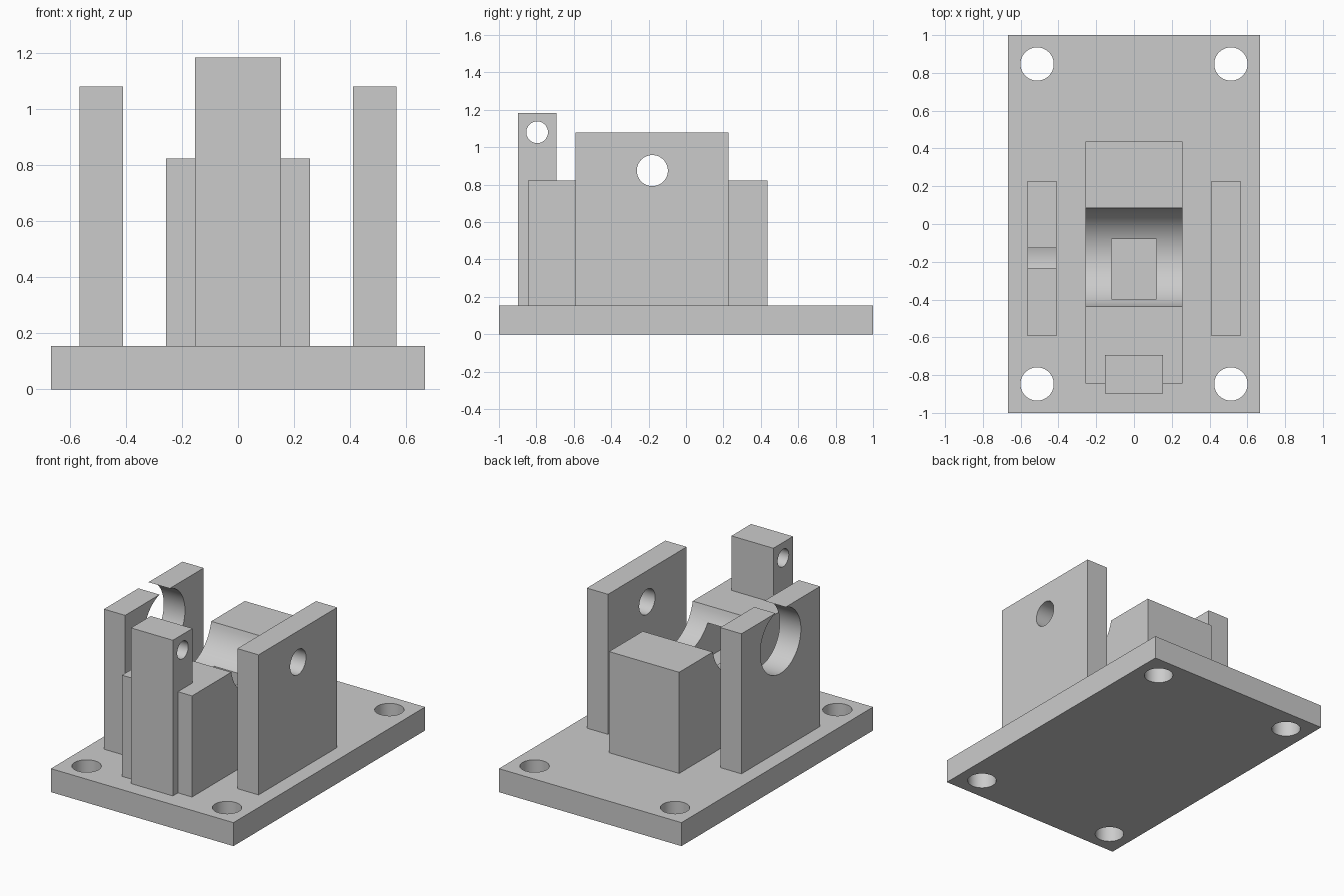
import bpy
from math import pi
from mathutils import Matrix

cube = bpy.data.objects.get("Cube")
if cube:
    bpy.data.objects.remove(cube, do_unlink=True)

grey = bpy.data.materials.new("plain grey")
grey.use_nodes = True
grey.diffuse_color = (0.6, 0.6, 0.6, 1)
grey.node_tree.nodes["Principled BSDF"].inputs["Base Color"].default_value = (0.6, 0.6, 0.6, 1)


def box(name, x, y, z):
    """Box given by its (low, high) limits on each axis."""
    limits = (x, y, z)
    bpy.ops.mesh.primitive_cube_add(size=1)
    ob = bpy.context.object
    ob.name = name
    size = [hi - lo for lo, hi in limits]
    centre = [(hi + lo) / 2 for lo, hi in limits]
    ob.data.transform(Matrix.Translation(centre) @ Matrix.Diagonal((*size, 1)))
    ob.data.materials.append(grey)
    return ob


def rod(name, centre, radius, depth, along_x=True):
    """Cylinder used as a round cutter."""
    bpy.ops.mesh.primitive_cylinder_add(
        vertices=64, radius=radius, depth=depth, location=centre,
        rotation=(0, pi / 2 if along_x else 0, 0))
    ob = bpy.context.object
    ob.name = name
    ob.data.materials.append(grey)
    return ob


def cut(ob, *cutters):
    """Subtract the cutters, bake the result and remove them."""
    for cutter in cutters:
        mod = ob.modifiers.new("cut", "BOOLEAN")
        mod.operation = "DIFFERENCE"
        mod.solver = "EXACT"
        mod.object = cutter
        cutter.hide_render = True
        bpy.ops.object.select_all(action="DESELECT")
        bpy.context.view_layer.objects.active = ob
        ob.select_set(True)
        bpy.ops.object.modifier_apply(modifier=mod.name)
        bpy.data.objects.remove(cutter, do_unlink=True)
    bpy.ops.object.shade_smooth_by_angle(angle=pi / 6)


base_top = 0.155
axis_y, axis_z = -0.18, 0.875

# Base plate with a bolt hole in each corner
base = box("base_plate", (-0.667, 0.667), (-1, 1), (0, base_top))
cut(base, *[rod("bolt_hole", (sx * 0.513, sy * 0.847, base_top / 2), 0.088, 0.5, False)
            for sx in (-1, 1) for sy in (-1, 1)])

# Cradle block with a round trough and a pocket running forward from it
cradle = box("cradle_block", (-0.256, 0.256), (-0.845, 0.437), (base_top, 0.823))
cut(cradle,
    rod("trough", (0, axis_y + 0.005, axis_z), 0.266, 1),
    box("pocket", (-0.12, 0.12), (-0.6, -0.08), (0.5, 0.73)))

# Side walls: small bore on the left, wide open-topped bore on the right
for name, side, radius in (("left_wall", 1, 0.083), ("right_wall", -1, 0.212)):
    wall = box(name, sorted((side * 0.41, side * 0.565)), (-0.592, 0.228), (base_top, 1.08))
    cut(wall, rod("bore", (side * 0.49, axis_y, axis_z), radius, 0.5))

# Front post with a cross hole
post = box("front_post", (-0.153, 0.153), (-0.898, -0.693), (base_top, 1.183))
cut(post, rod("cross_hole", (0, -0.796, 1.08), 0.058, 1))
